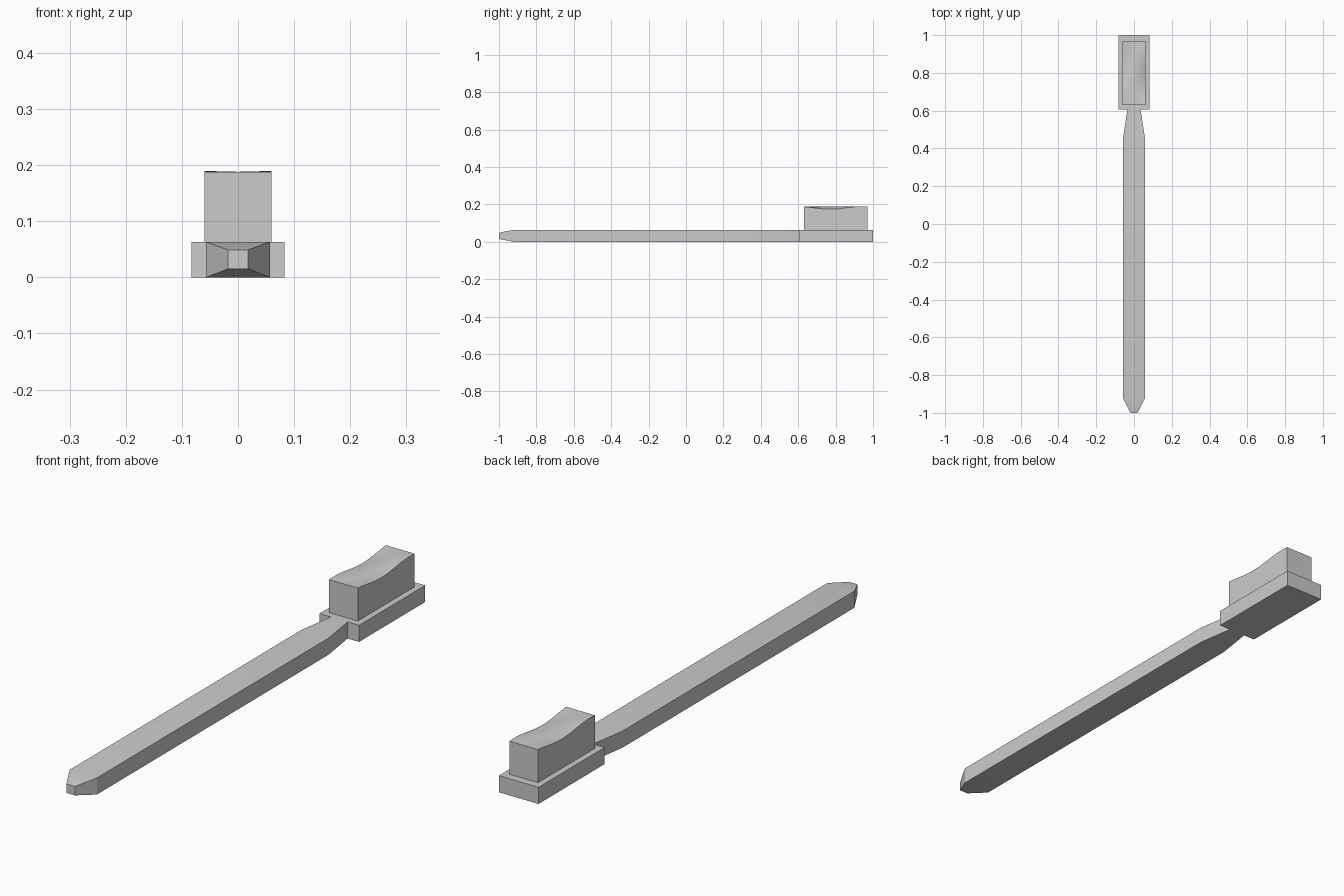
import bpy, bmesh, math

cube = bpy.data.objects.get("Cube")
if cube:
    bpy.data.objects.remove(cube, do_unlink=True)

grey = bpy.data.materials.new("plain_grey")
grey.use_nodes = True
colour = (0.6, 0.6, 0.6, 1)
grey.diffuse_color = colour
grey.node_tree.nodes["Principled BSDF"].inputs["Base Color"].default_value = colour

THICK = 0.063
TOP = 0.188


def finish(name, bm):
    bmesh.ops.recalc_face_normals(bm, faces=bm.faces)
    mesh = bpy.data.meshes.new(name)
    bm.to_mesh(mesh)
    bm.free()
    obj = bpy.data.objects.new(name, mesh)
    bpy.context.collection.objects.link(obj)
    mesh.materials.append(grey)
    bpy.ops.object.select_all(action="DESELECT")
    obj.select_set(True)
    bpy.context.view_layer.objects.active = obj
    bpy.ops.object.shade_smooth_by_angle(angle=math.radians(25))
    return obj


def loft(name, sections):
    """Join rectangular sections given as (y, half width, bottom, top)."""
    bm = bmesh.new()
    rings = [[bm.verts.new(p) for p in ((-w, y, lo), (w, y, lo), (w, y, hi), (-w, y, hi))]
             for y, w, lo, hi in sections]
    for a, b in zip(rings, rings[1:]):
        for i in range(4):
            j = (i + 1) % 4
            bm.faces.new((a[i], a[j], b[j], b[i]))
    bm.faces.new(rings[0])
    bm.faces.new(rings[-1])
    return finish(name, bm)


# Handle: blunt tip, long bar and narrowing neck
loft("handle", [(-1, 0.018, 0.015, 0.049), (-0.925, 0.057, 0, THICK),
                (0.46, 0.057, 0, THICK), (0.605, 0.035, 0, THICK)])

# Head plate
loft("head", [(0.605, 0.083, 0, THICK), (1, 0.083, 0, THICK)])

# Bristle block: gridded top with a gentle wave, walls dropped to the head
bm = bmesh.new()
bmesh.ops.create_grid(bm, x_segments=8, y_segments=20, size=1)
for v in bm.verts:
    u, t = v.co.x, v.co.y
    dip = 0.013 * math.sin(math.pi * (t + 1) / 2) ** 2 * u * u
    ripple = 0.004 * u * math.sin(math.pi * t)
    v.co = (0.06 * u, 0.8 + 0.17 * t, TOP - dip + ripple)
rim = [e for e in bm.edges if e.is_boundary]
skirt = bmesh.ops.extrude_edge_only(bm, edges=rim)["geom"]
base = [v for v in skirt if isinstance(v, bmesh.types.BMVert)]
for v in base:
    v.co.z = THICK
bmesh.ops.holes_fill(bm, edges=[e for e in bm.edges if e.is_boundary], sides=0)
finish("bristles", bm)
